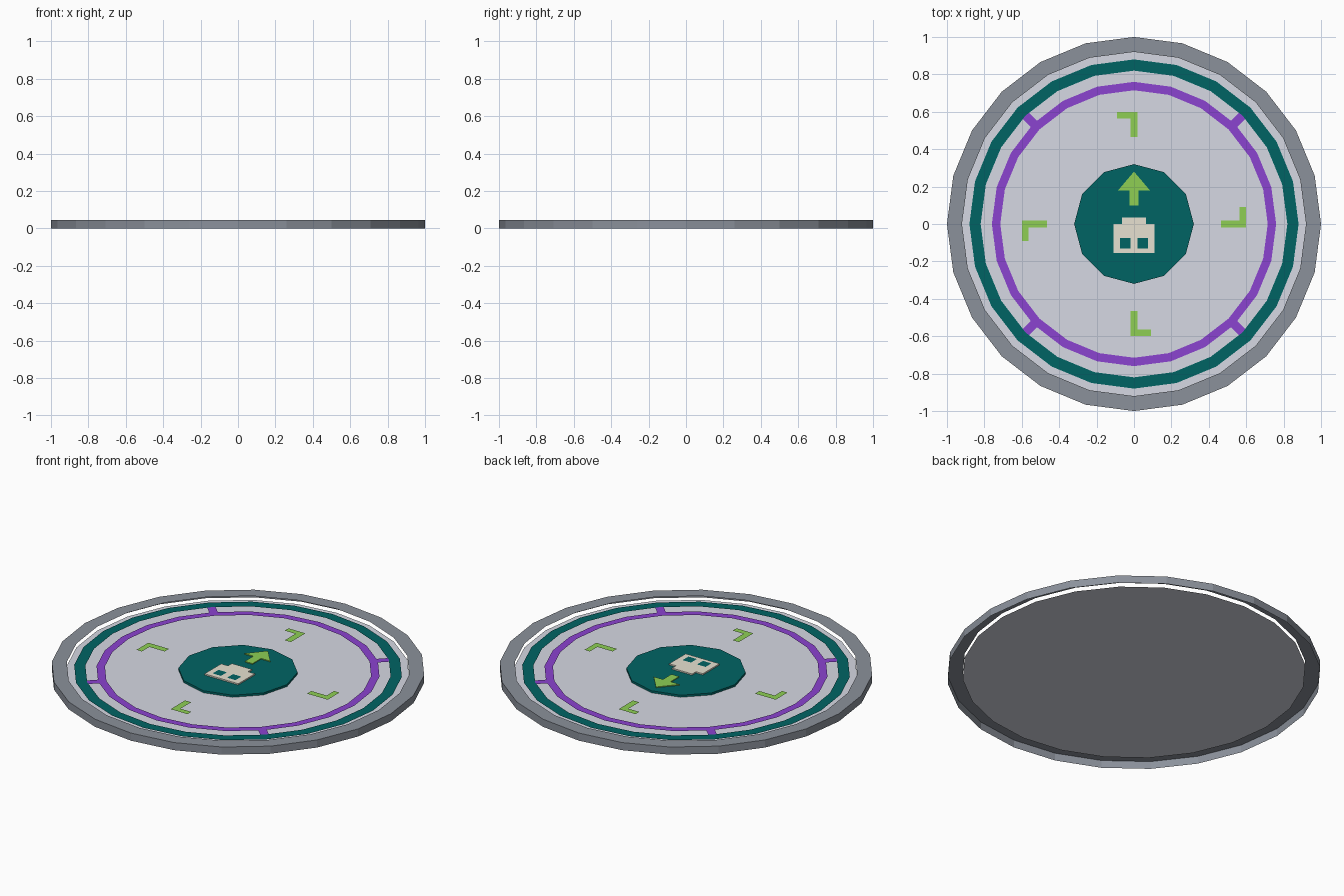
import bpy, bmesh, math
from mathutils import Matrix

cube = bpy.data.objects.get("Cube")
if cube:
    bpy.data.objects.remove(cube, do_unlink=True)


def material(name, hex_code):
    srgb = [int(hex_code[i:i + 2], 16) / 255 for i in (0, 2, 4)]
    linear = [c / 12.92 if c < 0.04 else ((c + 0.055) / 1.055) ** 2.4 for c in srgb] + [1]
    mat = bpy.data.materials.new(name)
    mat.use_nodes = True
    mat.diffuse_color = linear
    mat.node_tree.nodes["Principled BSDF"].inputs["Base Color"].default_value = linear
    return mat


steel = material("steel grey", "8b919b")
pale = material("pale grey", "d6d9e3")
teal = material("dark teal", "006464")
purple = material("purple", "8b43d0")
green = material("leaf green", "8ecf54")
bone = material("bone", "e8e2d2")


def circle(radius, sides):
    step = math.tau / sides
    return [(radius * math.sin(i * step), radius * math.cos(i * step)) for i in range(sides)]


def rect(x0, x1, y0, y1):
    return [(x0, y0), (x1, y0), (x1, y1), (x0, y1)]


def finish(bm, name, mat, turn=0):
    bmesh.ops.rotate(bm, verts=bm.verts, matrix=Matrix.Rotation(turn, 3, 'Z'))
    mesh = bpy.data.meshes.new(name)
    bm.to_mesh(mesh)
    bm.free()
    mesh.materials.append(mat)
    obj = bpy.data.objects.new(name, mesh)
    bpy.context.collection.objects.link(obj)


def add_loop(bm, points, z):
    verts = [bm.verts.new((x, y, z)) for x, y in points]
    return [bm.edges.new((v, verts[i - 1])) for i, v in enumerate(verts)]


def sheet(name, mat, loops, top, wall=0, turn=0):
    """Flat outline with optional holes, facing up, with optional side walls below."""
    bm = bmesh.new()
    edges = [e for points in loops for e in add_loop(bm, points, top)]
    bmesh.ops.triangle_fill(bm, edges=edges, use_beauty=True, normal=(0, 0, 1))
    bm.normal_update()
    bmesh.ops.reverse_faces(bm, faces=[f for f in bm.faces if f.normal.z < 0])
    if wall:
        result = bmesh.ops.extrude_edge_only(bm, edges=edges)
        low = [g for g in result["geom"] if isinstance(g, bmesh.types.BMVert)]
        bmesh.ops.translate(bm, verts=low, vec=(0, 0, -wall))
    finish(bm, name, mat, turn)


SIDES = 24

# Outer rim: open shell with a top band and an outer wall
bm = bmesh.new()
lower = add_loop(bm, circle(1, SIDES), 0)
outer = add_loop(bm, circle(1, SIDES), 0.045)
inner = add_loop(bm, circle(0.92, SIDES), 0.045)
bmesh.ops.bridge_loops(bm, edges=lower + outer)
bmesh.ops.bridge_loops(bm, edges=outer + inner)
bmesh.ops.recalc_face_normals(bm, faces=bm.faces)
bm.normal_update()
if any(f.normal.z < -0.5 for f in bm.faces):
    bmesh.ops.reverse_faces(bm, faces=bm.faces)
finish(bm, "outer_rim", steel)

# Floating floor, rings and centre plate
sheet("floor_disc", pale, [circle(0.92, SIDES)], 0.022)
sheet("teal_ring", teal, [circle(0.88, SIDES), circle(0.82, SIDES)], 0.030)
sheet("purple_ring", purple, [circle(0.76, SIDES), circle(0.715, SIDES)], 0.028)
sheet("centre_plate", teal, [circle(0.32, 12)], 0.035, 0.012)

# Four diagonal tabs and four hooked marks
hook = [(-0.02, 0.465), (0.02, 0.465), (0.02, 0.6), (-0.09, 0.6), (-0.09, 0.565), (-0.02, 0.565)]
for i in range(4):
    quarter = i * math.pi / 2
    sheet(f"ring_tab_{i + 1}", purple, [rect(-0.023, 0.023, 0.745, 0.825)],
          0.029, turn=quarter + math.pi / 4)
    sheet(f"hook_mark_{i + 1}", green, [hook], 0.028, turn=quarter)

# Arrow on the centre plate
arrow = [(-0.025, 0.1), (0.025, 0.1), (0.025, 0.18), (0.085, 0.18),
         (0, 0.28), (-0.085, 0.18), (-0.025, 0.18)]
sheet("arrow", green, [arrow], 0.042, 0.005)

# Face badge with two square eyes
half = [(0.11, -0.155), (0.11, 0), (0.065, 0), (0.065, 0.036)]
badge = half + [(-x, y) for x, y in reversed(half)]
sheet("face_badge", bone, [badge], 0.043, 0.008)
for side, x in (("left", 0.0475), ("right", -0.0475)):
    sheet(f"{side}_eye", teal, [rect(x - 0.0275, x + 0.0275, -0.13, -0.075)], 0.045)
